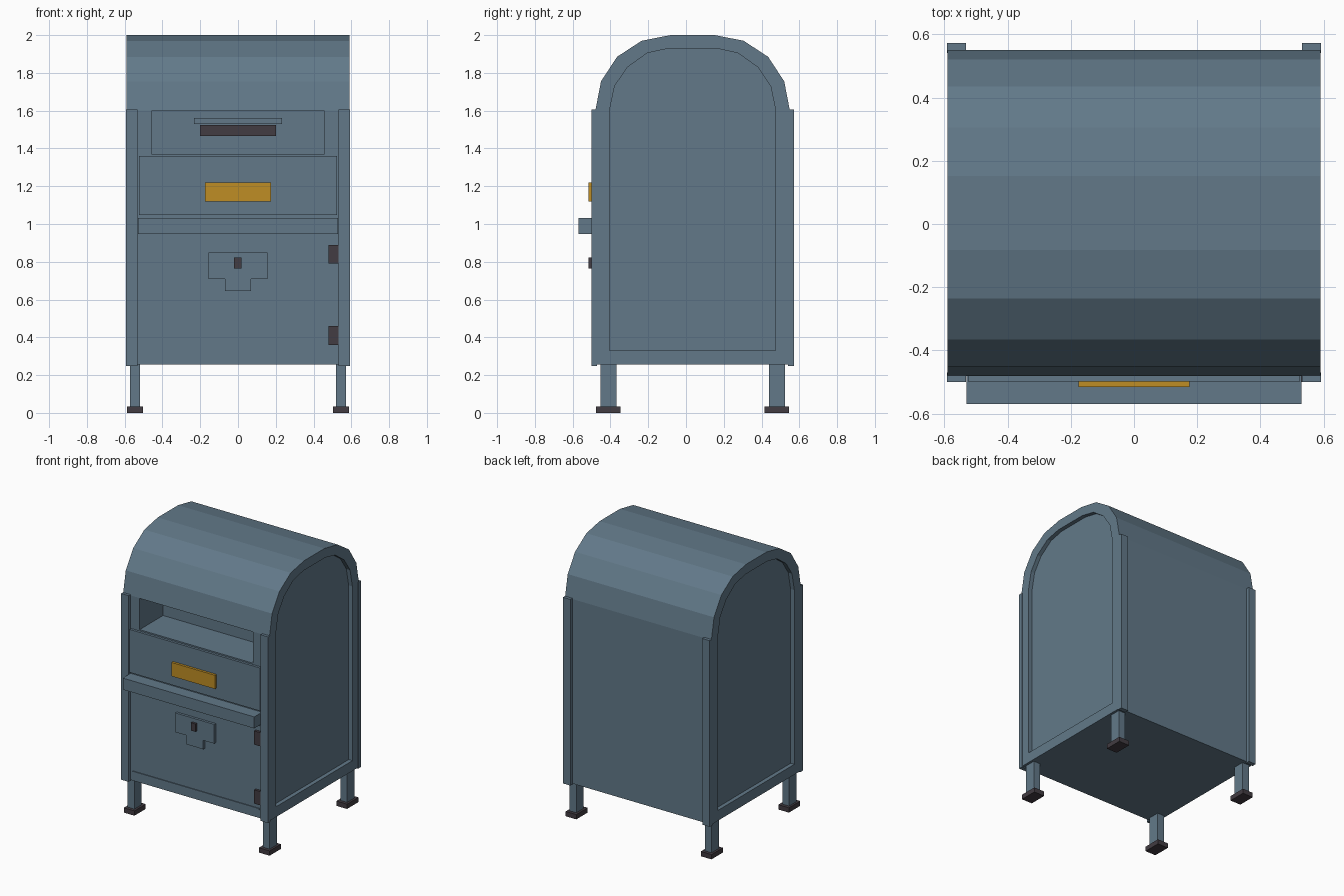
import bpy, bmesh

if "Cube" in bpy.data.objects:
    bpy.data.objects.remove(bpy.data.objects["Cube"])


def material(name, rgb):
    m = bpy.data.materials.new(name)
    m.diffuse_color = (*rgb, 1)
    m.use_nodes = True
    m.node_tree.nodes["Principled BSDF"].inputs["Base Color"].default_value = m.diffuse_color
    return m


BLUE = material("slate blue paint", (0.122, 0.191, 0.25))
GOLD = material("brass yellow", (0.52, 0.27, 0.018))
DARK = material("dark metal", (0.054, 0.045, 0.054))


def finish(name, bm, mat):
    bmesh.ops.recalc_face_normals(bm, faces=bm.faces[:])
    me = bpy.data.meshes.new(name)
    bm.to_mesh(me)
    bm.free()
    me.materials.append(mat)
    ob = bpy.data.objects.new(name, me)
    bpy.context.collection.objects.link(ob)
    return ob


def box(name, x, y, z, mat=BLUE):
    bm = bmesh.new()
    bmesh.ops.create_cube(bm, size=1)
    for v in bm.verts:
        for i, (lo, hi) in enumerate((x, y, z)):
            v.co[i] = lo if v.co[i] < 0 else hi
    return finish(name, bm, mat)


# Arched body: outer profile, with a recessed panel on each side
CY = 0.035


def profile(half, bottom):
    left = [(CY - h, z) for h, z in half]
    right = [(CY + h, z) for h, z in reversed(half)]
    base = half[0][0]
    return [(CY - base, bottom)] + left + right + [(CY + base, bottom)]


outer = profile([(0.515, 1.6), (0.485, 1.755), (0.4, 1.885), (0.27, 1.97), (0.117, 2.0)], 0.255)
inner = profile([(0.44, 1.6), (0.413, 1.73), (0.345, 1.83), (0.24, 1.905), (0.125, 1.93)], 0.33)

bm = bmesh.new()
loops = []
for pts, x in ((inner, -0.56), (inner, -0.59), (outer, -0.59),
               (outer, 0.59), (inner, 0.59), (inner, 0.56)):
    loops.append([bm.verts.new((x, y, z)) for y, z in pts])
for a, b in zip(loops, loops[1:]):
    for i in range(len(a)):
        j = (i + 1) % len(a)
        bm.faces.new((a[i], a[j], b[j], b[i]))
bm.faces.new(loops[0])
bm.faces.new(loops[-1])
body = finish("arched_body", bm, BLUE)

# Deposit opening cut into the front
cutter = box("opening_cutter", (-0.457, 0.457), (-0.7, -0.21), (1.37, 1.598))
cutter.hide_render = True
mod = body.modifiers.new("opening", "BOOLEAN")
mod.operation = "DIFFERENCE"
mod.solver = "EXACT"
mod.object = cutter
bpy.context.view_layer.objects.active = body
bpy.ops.object.modifier_apply(modifier=mod.name)
bpy.data.objects.remove(cutter)

# Mail slot and its hood on the back wall of the opening
box("mail_slot", (-0.2, 0.2), (-0.222, -0.205), (1.465, 1.525), DARK)
box("slot_hood", (-0.232, 0.232), (-0.235, -0.205), (1.53, 1.56))

# Corner posts, legs and feet
for sx, side in ((-1, "left"), (1, "right")):
    def span(a, b):
        return tuple(sorted((sx * a, sx * b)))
    box(f"front_post_{side}", span(0.532, 0.592), (-0.5, -0.47), (0.248, 1.605))
    box(f"back_post_{side}", span(0.532, 0.592), (0.54, 0.572), (0.248, 1.605))
    for y, end in ((-0.411, "front"), (0.481, "back")):
        box(f"{end}_leg_{side}", span(0.518, 0.573), (y - 0.042, y + 0.042), (0.03, 0.26))
        box(f"{end}_foot_{side}", span(0.502, 0.588), (y - 0.065, y + 0.065), (0, 0.035), DARK)

# Upper front panel, label plate and shelf
box("upper_panel", (-0.525, 0.525), (-0.498, -0.47), (1.047, 1.36))
box("label_plate", (-0.175, 0.175), (-0.516, -0.49), (1.12, 1.22), GOLD)
box("shelf", (-0.53, 0.53), (-0.57, -0.47), (0.948, 1.032))

# Lower door trim, stepped lock plate, keyhole and hinges
for z, name in ((0.32, "lower"), (0.932, "upper")):
    box(f"{name}_door_trim", (-0.51, 0.51), (-0.486, -0.47), (z - 0.006, z + 0.006))

bm = bmesh.new()
half = [(0.157, 0.85), (0.157, 0.71), (0.068, 0.71), (0.068, 0.645)]
outline = half + [(-x, z) for x, z in reversed(half)]
face = bm.faces.new([bm.verts.new((x, -0.475, z)) for x, z in outline])
ext = bmesh.ops.extrude_face_region(bm, geom=[face], use_keep_orig=True)
for v in ext["geom"]:
    if isinstance(v, bmesh.types.BMVert):
        v.co.y = -0.498
finish("lock_plate", bm, BLUE)

box("lock", (-0.02, 0.018), (-0.515, -0.49), (0.765, 0.822), DARK)
for z, name in ((0.41, "lower"), (0.84, "upper")):
    box(f"{name}_hinge", (0.48, 0.532), (-0.499, -0.47), (z - 0.05, z + 0.05), DARK)
